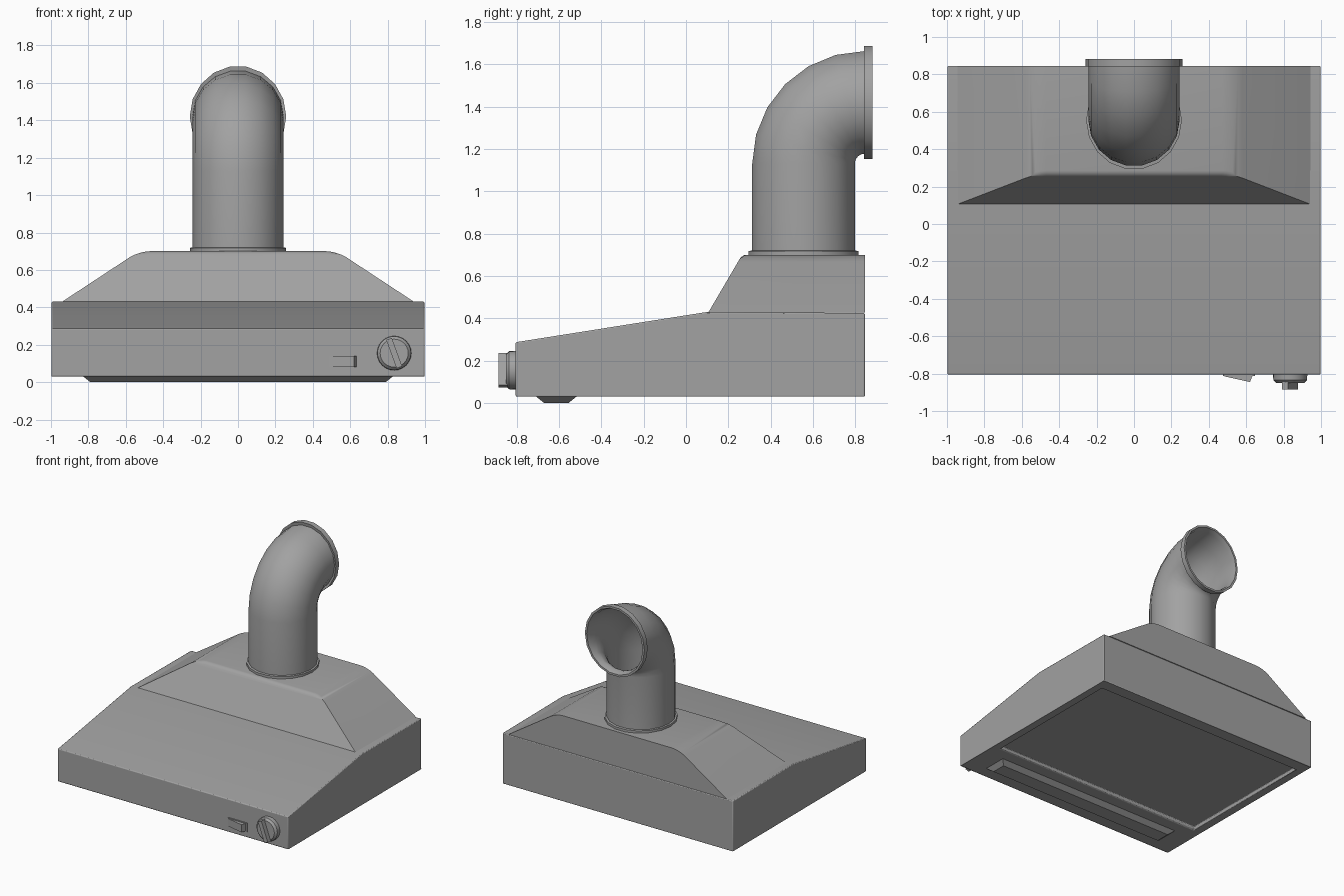
import bpy, bmesh
from math import sin, cos, pi, radians
from mathutils import Matrix, Vector

cube = bpy.data.objects.get("Cube")
if cube:
    bpy.data.objects.remove(cube, do_unlink=True)

steel = bpy.data.materials.new("grey steel")
steel.use_nodes = True
GREY = (0.36, 0.36, 0.36, 1)
steel.diffuse_color = GREY
steel.node_tree.nodes["Principled BSDF"].inputs["Base Color"].default_value = GREY


def finish(name, bm, bevel=0):
    bmesh.ops.recalc_face_normals(bm, faces=bm.faces)
    mesh = bpy.data.meshes.new(name)
    bm.to_mesh(mesh)
    bm.free()
    mesh.materials.append(steel)
    ob = bpy.data.objects.new(name, mesh)
    bpy.context.collection.objects.link(ob)
    bpy.ops.object.select_all(action='DESELECT')
    ob.select_set(True)
    bpy.context.view_layer.objects.active = ob
    bpy.ops.object.shade_smooth_by_angle(angle=radians(32))
    if bevel:
        mod = ob.modifiers.new("soft edges", 'BEVEL')
        mod.width, mod.segments, mod.limit_method = bevel, 2, 'ANGLE'
        mod.angle_limit = radians(35)
    return ob


def loft(rings, caps=True, closed=False):
    """Join equal rings of points with quads."""
    bm = bmesh.new()
    loops = [[bm.verts.new(p) for p in ring] for ring in rings]
    pairs = list(zip(loops, loops[1:]))
    if closed:
        pairs.append((loops[-1], loops[0]))
    n = len(loops[0])
    for a, b in pairs:
        for i in range(n):
            j = (i + 1) % n
            bm.faces.new((a[i], a[j], b[j], b[i]))
    if caps:
        bm.faces.new(loops[0])
        bm.faces.new(loops[-1])
    return bm


def rect(x, y0, y1, z):
    return [(-x, y0, z), (x, y0, z), (x, y1, z), (-x, y1, z)]


# Wedge-shaped canopy with a recessed filter panel underneath
side = [(-0.805, 0.03), (-0.805, 0.287), (0.1, 0.43), (0.845, 0.425), (0.845, 0.03)]
bm = loft([[(x, y, z) for y, z in side] for x in (-0.997, 0.997)])
bmesh.ops.recalc_face_normals(bm, faces=bm.faces)
under = min(bm.faces, key=lambda f: f.calc_center_median().z)
bmesh.ops.inset_region(bm, faces=[under], thickness=0.09)
for v in under.verts:
    v.co.y = -0.42 if v.co.y < 0 else 0.745
edge = list(under.verts)
panel = bmesh.ops.extrude_discrete_faces(bm, faces=[under])["faces"][0]
bmesh.ops.translate(bm, verts=panel.verts, vec=(0, 0, 0.03))
finish("canopy", bm, 0.006)

# Hipped upper hood with rounded shoulders
bm = loft([rect(0.945, 0.105, 0.845, 0.427), rect(0.53, 0.265, 0.845, 0.70)])
bmesh.ops.recalc_face_normals(bm, faces=bm.faces)
shoulders = [e for e in bm.edges if all(v.co.z > 0.6 for v in e.verts)
             and abs(e.verts[0].co.x - e.verts[1].co.x) < 0.01]
bmesh.ops.bevel(bm, geom=shoulders, offset=0.06, segments=4, profile=0.5, affect='EDGES')
front_top = [e for e in bm.edges if all(v.co.z > 0.69 and v.co.y < 0.4 for v in e.verts)]
bmesh.ops.bevel(bm, geom=front_top, offset=0.02, segments=3, profile=0.5, affect='EDGES')
finish("upper_hood", bm)

# Hollow exhaust duct: collar, riser, elbow and outlet flange
SIDES, BEND = 18, 0.29
PIVOT = Vector((0, 0.845, 1.13))


def duct_ring(angle, rx, ry, shift=0):
    """Ring on the duct axis; angle 0 is the riser, 90 degrees the outlet."""
    out = Vector((0, -cos(angle), sin(angle)))
    along = Vector((0, sin(angle), cos(angle)))
    mid = PIVOT + out * BEND + along * shift
    return [mid + Vector((rx * cos(t), 0, 0)) + out * (ry * sin(t))
            for t in (2 * pi * i / SIDES for i in range(SIDES))]


bends = [pi / 2 * i / 6 for i in range(7)]
rings = [duct_ring(0, 0.256, 0.264, z - PIVOT.z) for z in (0.698, 0.718)]
rings += [duct_ring(0, 0.244, 0.246, 0.72 - PIVOT.z)]
rings += [duct_ring(a, 0.244, 0.246) for a in bends]
rings += [duct_ring(pi / 2, 0.258, 0.271, s) for s in (-0.004, 0.037)]
rings += [duct_ring(pi / 2, 0.242, 0.255, 0.037)]
rings += [duct_ring(a, 0.236, 0.238) for a in reversed(bends)]
rings += [duct_ring(0, 0.236, 0.238, 0.698 - PIVOT.z)]
finish("exhaust_duct", loft(rings, caps=False, closed=True))

# Lamp cover below the front
finish("lamp_cover", loft([rect(0.83, -0.71, -0.515, 0.032),
                           rect(0.79, -0.67, -0.555, 0.0)]))

# Rotary knob with a slanted grip
rings = [[(0.835 + r * cos(t), y, 0.155 + r * sin(t))
          for t in (2 * pi * i / 24 for i in range(24))]
         for y, r in ((-0.80, 0.092), (-0.835, 0.09), (-0.85, 0.075))]
finish("knob", loft(rings))
bm = bmesh.new()
bmesh.ops.create_cube(bm, size=1, matrix=Matrix.Translation((0.835, -0.862, 0.155))
                      @ Matrix.Rotation(radians(-20), 4, 'Y')
                      @ Matrix.Diagonal((0.032, 0.046, 0.162, 1)))
finish("knob_grip", bm)

# Rocker switch in its frame
bm = bmesh.new()
bmesh.ops.create_cube(bm, size=1, matrix=Matrix.Translation((0.562, -0.806, 0.11))
                      @ Matrix.Diagonal((0.17, 0.012, 0.07, 1)))
finish("switch_frame", bm)
wedge = [(0.485, -0.80), (0.485, -0.815), (0.62, -0.845), (0.638, -0.80)]
finish("rocker_switch", loft([[(x, y, z) for x, y in wedge] for z in (0.08, 0.14)]))
